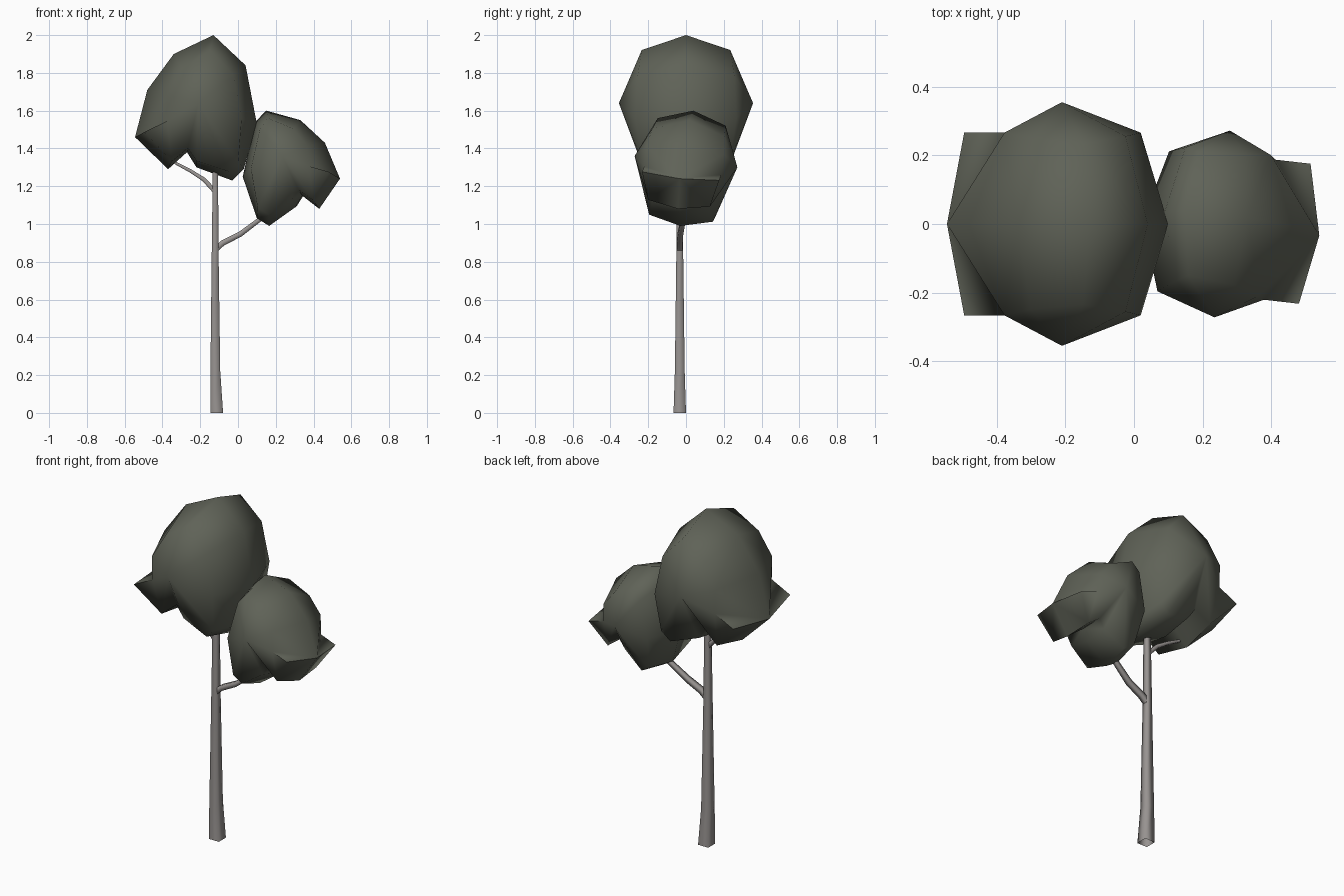
import bpy, bmesh, math
from mathutils import Vector

if "Cube" in bpy.data.objects:
    bpy.data.objects.remove(bpy.data.objects["Cube"])


def material(name, rgb):
    m = bpy.data.materials.new(name)
    m.diffuse_color = (*rgb, 1)
    m.use_nodes = True
    m.node_tree.nodes["Principled BSDF"].inputs["Base Color"].default_value = m.diffuse_color
    return m


LEAF = material("dark grey green leaves", (0.115, 0.123, 0.096))
BARK = material("warm grey bark", (0.31, 0.29, 0.28))


def finish(name, bm, mat, angle):
    bmesh.ops.recalc_face_normals(bm, faces=bm.faces)
    me = bpy.data.meshes.new(name)
    bm.to_mesh(me)
    bm.free()
    ob = bpy.data.objects.new(name, me)
    bpy.context.collection.objects.link(ob)
    me.materials.append(mat)
    bpy.ops.object.select_all(action='DESELECT')
    ob.select_set(True)
    bpy.context.view_layer.objects.active = ob
    bpy.ops.object.shade_smooth_by_angle(angle=math.radians(angle))
    return ob


# How far each rim corner shrinks towards the side pole, and its depth share
SHRINK = [0.78, 0.70, 0.62, 0.85, 0.88, 0.92, 0.90, 0.88, 0.88, 0.74, 0.74]
DEPTH = [0.66, 0.70, 0.75, 0.75, 0.60, 0.55, 0.55, 0.62, 0.65, 0.75, 0.72]
LOBE = 3  # index of the pointed side lobe in the rim


def canopy(name, rim, pole, half, tilt_x=0.0, tilt_z=0.0):
    """Faceted leaf mass: middle outline, a smaller ring and a pole each side."""
    cx, cz = pole

    def place(x, y, z):
        return (x + tilt_x * y,
                y - tilt_x * (x - cx) - tilt_z * (z - cz),
                z + tilt_z * y)

    bm = bmesh.new()
    n = len(rim)
    mid = [bm.verts.new(place(x, 0, z)) for x, z in rim]
    for side in (-1, 1):
        ring = [bm.verts.new(place(cx + k * (x - cx), side * half * d, cz + k * (z - cz)))
                for (x, z), k, d in zip(rim, SHRINK, DEPTH)]
        tip = bm.verts.new(place(cx, side * half, cz))
        # Shoulder where the lobe leaves the rounded body
        lx, lz = rim[LOBE]
        shoulder = bm.verts.new(place(cx + 0.49 * (lx - cx), side * half * 0.75,
                                      cz + 0.52 * (lz - cz)))
        for i in range(n):
            j = (i + 1) % n
            if j == LOBE:
                bm.faces.new((mid[i], mid[j], ring[i]))
                bm.faces.new((mid[j], shoulder, ring[i]))
                bm.faces.new((mid[j], ring[j], shoulder))
                bm.faces.new((ring[i], shoulder, tip))
                continue
            bm.faces.new((mid[i], mid[j], ring[j], ring[i]))
            if i == LOBE:
                bm.faces.new((shoulder, ring[i], ring[j]))
                bm.faces.new((shoulder, ring[j], tip))
            else:
                bm.faces.new((ring[i], ring[j], tip))
    return finish(name, bm, LEAF, 75)


canopy("large_canopy",
       [(-0.13, 2.0), (-0.34, 1.90), (-0.48, 1.71), (-0.545, 1.46), (-0.37, 1.29),
        (-0.27, 1.38), (-0.22, 1.30), (-0.03, 1.23), (0.03, 1.29), (0.10, 1.53), (0.04, 1.84)],
       (-0.21, 1.64), 0.355)
canopy("small_canopy",
       [(0.15, 1.60), (0.33, 1.55), (0.46, 1.43), (0.54, 1.24), (0.43, 1.08),
        (0.34, 1.15), (0.305, 1.09), (0.165, 0.99), (0.10, 1.03), (0.025, 1.25), (0.09, 1.54)],
       (0.257, 1.33), 0.272, 0.083, -0.11)


def limb(name, path, upright=False):
    """Tapered four-sided tube through (x, y, z, half width) points."""
    bm = bmesh.new()
    pts = [Vector(p[:3]) for p in path]
    rings = []
    for i, p in enumerate(path):
        d = (pts[min(i + 1, len(pts) - 1)] - pts[max(i - 1, 0)]).normalized()
        if upright:
            d = Vector((0, 0, 1))
        u = Vector((0, 1, 0)).cross(d).normalized()
        v = d.cross(u)
        rings.append([bm.verts.new(pts[i] + p[3] * (u * a + v * b))
                      for a, b in ((-1, -1), (1, -1), (1, 1), (-1, 1))])
    for a, b in zip(rings, rings[1:]):
        for s in range(4):
            t = (s + 1) % 4
            bm.faces.new((a[s], a[t], b[t], b[s]))
    return finish(name, bm, BARK, 100)


# Trunk with a slightly flared foot, running up into the large canopy
limb("trunk", [(-0.112, -0.033, 0, 0.033), (-0.120, -0.033, 0.22, 0.026),
               (-0.121, -0.033, 0.85, 0.018), (-0.120, -0.033, 1.17, 0.015),
               (-0.120, -0.033, 1.40, 0.012)], upright=True)

# Side branches
limb("right_branch", [(-0.12, -0.033, 0.865, 0.015), (-0.08, -0.033, 0.90, 0.015),
                      (0.01, -0.03, 0.945, 0.014),
                      (0.11, -0.015, 1.02, 0.012), (0.20, 0.0, 1.10, 0.009)])
limb("left_branch", [(-0.12, -0.033, 1.17, 0.012), (-0.18, -0.03, 1.235, 0.011),
                     (-0.25, -0.025, 1.28, 0.009),
                     (-0.33, -0.02, 1.322, 0.007), (-0.38, -0.015, 1.36, 0.006)])
